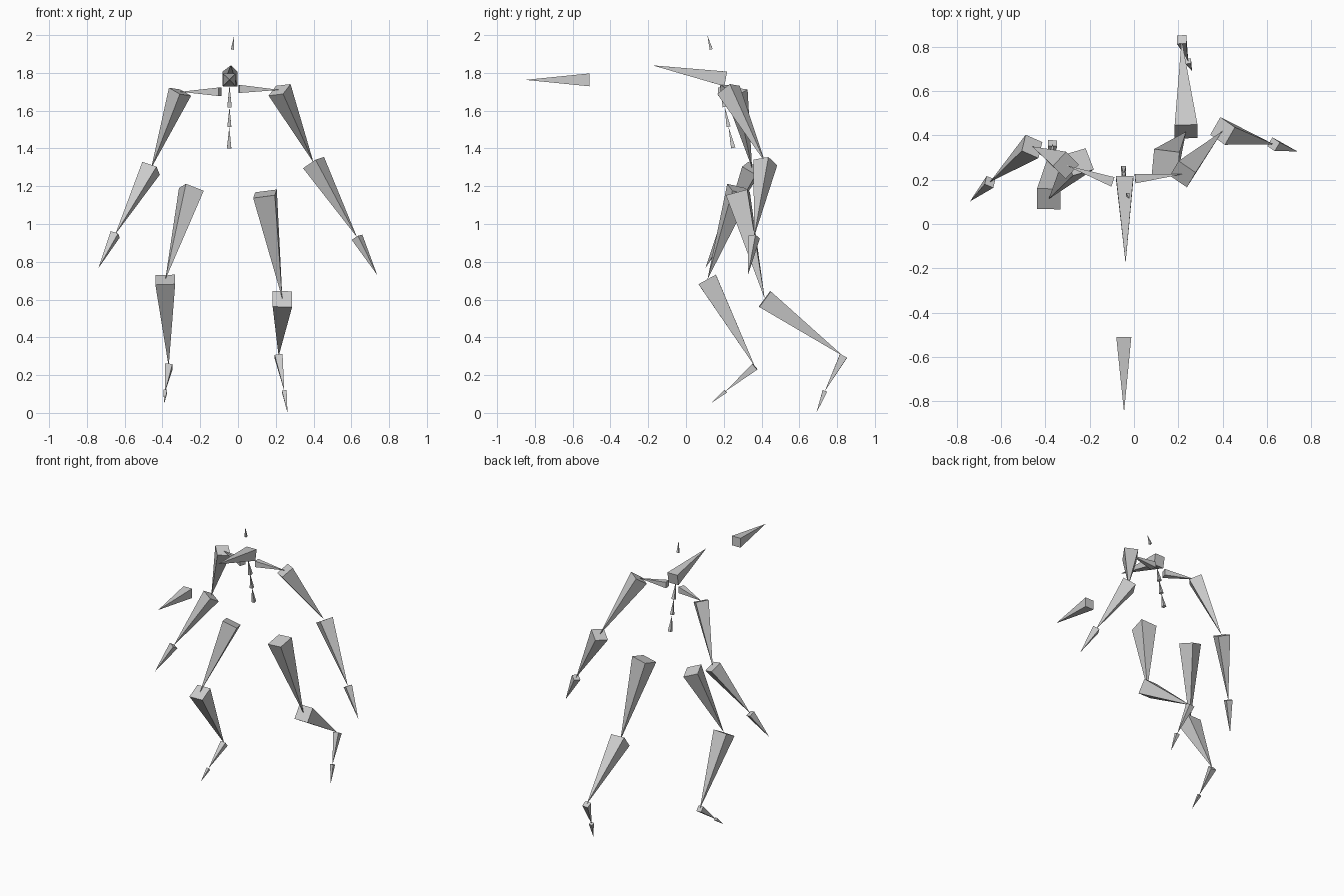
import bpy
import bmesh
from mathutils import Vector

if "Cube" in bpy.data.objects:
    bpy.data.objects.remove(bpy.data.objects["Cube"])

grey = bpy.data.materials.new("bone_grey")
grey.diffuse_color = (0.6, 0.6, 0.6, 1)
grey.use_nodes = True
grey.node_tree.nodes["Principled BSDF"].inputs["Base Color"].default_value = grey.diffuse_color


def bone(name, base, tip, edge=(1, 0, 0)):
    """Square pyramid from base to tip, one fifth as wide as long; edge sets its roll."""
    base, tip = Vector(base), Vector(tip)
    axis = tip - base
    half = axis.length * 0.1
    axis.normalize()
    u = Vector(edge)
    u = (u - axis * u.dot(axis)).normalized()
    v = axis.cross(u)
    bm = bmesh.new()
    ring = [bm.verts.new(base + half * (u * a + v * b))
            for a, b in ((-1, -1), (1, -1), (1, 1), (-1, 1))]
    apex = bm.verts.new(tip)
    bm.faces.new(ring[::-1])
    for i in range(4):
        bm.faces.new((ring[i], ring[(i + 1) % 4], apex))
    bmesh.ops.recalc_face_normals(bm, faces=bm.faces)
    mesh = bpy.data.meshes.new(name)
    bm.to_mesh(mesh)
    bm.free()
    mesh.materials.append(grey)
    bpy.context.collection.objects.link(bpy.data.objects.new(name, mesh))


def chain(names, points, edges):
    """Bones running joint to joint."""
    for name, a, b, e in zip(names, points, points[1:], edges):
        bone(name, a, b, e)


X, Z = (1, 0, 0), (0, 0, 1)
ARM = ("collar_bone", "upper_arm", "forearm", "hand")
LEG = ("thigh", "shin", "foot", "toe")

# Arms
chain(["left_" + n for n in ARM],
      [(0.005, 0.205, 1.715), (0.22, 0.225, 1.71), (0.40, 0.42, 1.325),
       (0.63, 0.36, 0.93), (0.737, 0.328, 0.73)],
      [Z, (0.8, -0.55, 0.1), (0.82, -0.57, 0.55), (0.82, -0.57, 0.55)])
chain(["right_" + n for n in ARM],
      [(-0.095, 0.19, 1.70), (-0.307, 0.265, 1.70), (-0.46, 0.35, 1.295),
       (-0.65, 0.19, 0.945), (-0.74, 0.102, 0.765)],
      [Z, (0.7, -0.7, -0.41), (0.9, -0.4, -0.31), (0.9, -0.4, -0.31)])

# Legs
chain(["left_" + n for n in LEG],
      [(0.143, 0.275, 1.16), (0.235, 0.417, 0.603), (0.215, 0.833, 0.30),
       (0.245, 0.735, 0.115), (0.262, 0.69, 0.0)],
      [(1, -0.12, 0.1), X, X, X])
chain(["right_" + n for n in LEG],
      [(-0.247, 0.28, 1.183), (-0.385, 0.113, 0.705), (-0.367, 0.365, 0.245),
       (-0.385, 0.21, 0.115), (-0.39, 0.13, 0.05)],
      [(1, 0.3, -0.37), X, X, X])

# Spine and neck
chain(["lower_spine", "middle_spine", "upper_spine", "neck"],
      [(-0.047, 0.25, 1.403), (-0.046, 0.225, 1.515), (-0.045, 0.205, 1.62),
       (-0.045, 0.18, 1.735), (-0.042, 0.21, 1.768)], [X] * 4)

# Head bone, crown spike and detached forward spike
bone("head", (-0.042, 0.21, 1.768), (-0.038, -0.178, 1.84))
bone("crown_spike", (-0.029, 0.133, 1.925), (-0.02, 0.113, 2.0))
bone("forward_spike", (-0.046, -0.51, 1.763), (-0.045, -0.85, 1.763))
